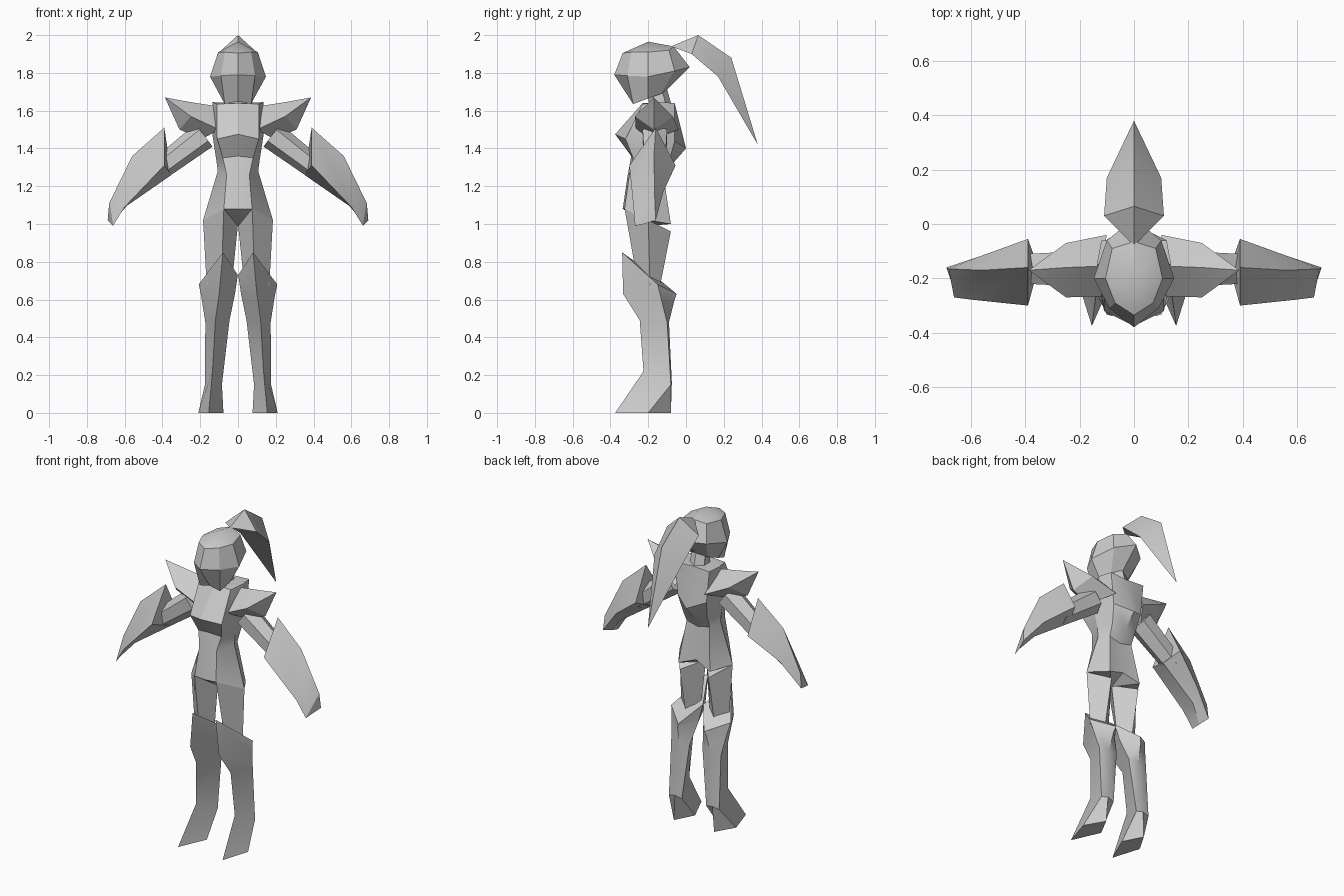
import bpy, bmesh, math
from mathutils import Vector

grey = bpy.data.materials.new("light_grey")
grey.diffuse_color = (0.6, 0.6, 0.6, 1)


def loft(name, rings, mirror=False):
    """Skin a list of closed rings; a ring of one point makes a tip."""
    bm = bmesh.new()
    rows = [[bm.verts.new(p) for p in r] for r in rings]
    for a, b in zip(rows, rows[1:]):
        n = max(len(a), len(b))
        for i in range(n):
            j = (i + 1) % n
            if len(a) == 1:
                bm.faces.new((a[0], b[j], b[i]))
            elif len(b) == 1:
                bm.faces.new((a[i], a[j], b[0]))
            else:
                bm.faces.new((a[i], a[j], b[j], b[i]))
    for r in (rows[0], rows[-1]):
        if len(r) > 2:
            bm.faces.new(r)
    bmesh.ops.triangulate(bm, faces=[f for f in bm.faces if len(f.verts) > 4])
    bmesh.ops.recalc_face_normals(bm, faces=bm.faces)
    me = bpy.data.meshes.new(name)
    bm.to_mesh(me)
    bm.free()
    me.materials.append(grey)
    ob = bpy.data.objects.new(name, me)
    bpy.context.collection.objects.link(ob)
    if mirror:
        ob.modifiers.new("mirror", 'MIRROR')
    bpy.ops.object.select_all(action='DESELECT')
    ob.select_set(True)
    bpy.context.view_layer.objects.active = ob
    bpy.ops.object.shade_smooth_by_angle(angle=math.radians(28))
    return ob


def sym(*half):
    """Close a half outline (front centre to back centre) across x = 0."""
    return list(half) + [(-x, y, z) for x, y, z in reversed(half[1:-1])]


def tube(name, a, b, ra, rb, n, mirror=False):
    """Straight prism between two points."""
    a, b = Vector(a), Vector(b)
    q = (b - a).to_track_quat('Z', 'Y')
    ring = lambda c, r: [c + q @ Vector((r * math.cos(t), r * math.sin(t), 0))
                         for t in (2 * math.pi * (i + .5) / n for i in range(n))]
    return loft(name, [ring(a, ra), ring(b, rb)], mirror)


# Torso from collar through bust and waist to hips
loft("torso", [
    sym((0, -.23, 1.64), (.11, -.23, 1.635), (.135, -.14, 1.645), (.12, -.06, 1.64), (0, -.07, 1.64)),
    sym((0, -.375, 1.475), (.11, -.32, 1.45), (.135, -.2, 1.47), (.10, -.06, 1.44), (0, 0, 1.40)),
    sym((0, -.29, 1.36), (.08, -.28, 1.35), (.115, -.19, 1.34), (.085, -.09, 1.33), (0, -.07, 1.32)),
    sym((0, -.31, 1.25), (.06, -.30, 1.26), (.107, -.19, 1.28), (.08, -.12, 1.26), (0, -.12, 1.24)),
    sym((0, -.335, 1.08), (.075, -.325, 1.08), (.185, -.2, 1.02), (.11, -.08, 1.0), (0, -.10, 1.04)),
    [(0, -.2, .99)]])
tube("neck", (0, -.13, 1.6), (0, -.16, 1.74), .06, .05, 6)

# Head with a pointed jaw line
loft("head", [
    [(0, -.2, 1.965)],
    sym((0, -.335, 1.905), (.07, -.29, 1.91), (.105, -.2, 1.91), (.08, -.09, 1.92), (0, -.065, 1.94)),
    sym((0, -.38, 1.79), (.09, -.31, 1.785), (.148, -.2, 1.78), (.10, -.06, 1.81), (0, .02, 1.83)),
    sym((0, -.28, 1.65), (.07, -.28, 1.635), (.085, -.2, 1.665), (.06, -.13, 1.69), (0, -.11, 1.70))])

# Swept hair tail
loft("hair_tail", [
    [(0, -.08, 1.94)],
    [(0, .065, 2.0), (.11, .03, 1.90), (-.11, .03, 1.90)],
    [(0, .24, 1.88), (.10, .17, 1.78), (-.10, .17, 1.78)],
    [(0, .38, 1.42)]])

# Shoulder plates
loft("shoulder_plate", [
    [(.12, -.155, 1.625), (.10, -.265, 1.5), (.19, -.17, 1.45), (.10, -.04, 1.5)],
    [(.25, -.16, 1.645), (.25, -.27, 1.57), (.31, -.17, 1.5), (.25, -.07, 1.57)],
    [(.387, -.17, 1.67)]], True)

# Arms
tube("upper_arm", (.18, -.165, 1.47), (.43, -.165, 1.28), .075, .06, 6, True)
loft("forearm", [
    [(.39, -.16, 1.51), (.39, -.30, 1.31), (.352, -.16, 1.26), (.39, -.055, 1.31)],
    [(.56, -.17, 1.36), (.60, -.278, 1.09), (.59, -.18, 1.095), (.57, -.12, 1.17)],
    [(.682, -.165, 1.11), (.662, -.27, .99), (.67, -.22, 1.0), (.69, -.16, 1.02)]], True)

# Legs
loft("thigh", [
    [(.075, -.325, 1.08), (.185, -.2, 1.02), (.10, -.08, .96), (0, -.2, 1.0)],
    [(.09, -.25, .66), (.165, -.19, .66), (.10, -.14, .66), (.035, -.19, .66)]], True)
loft("boot", [
    [(.08, -.338, .85), (.208, -.15, .68), (.09, -.05, .63), (.001, -.17, .73)],
    [(.10, -.333, .63), (.195, -.135, .62), (.10, -.06, .60), (.016, -.15, .63)],
    [(.12, -.245, .49), (.173, -.10, .48), (.11, -.09, .48), (.045, -.10, .49)],
    [(.135, -.225, .22), (.175, -.08, .15), (.13, -.075, .16), (.085, -.08, .15)],
    [(.155, -.375, 0), (.21, -.2, 0), (.14, -.08, 0), (.077, -.2, 0)]], True)
